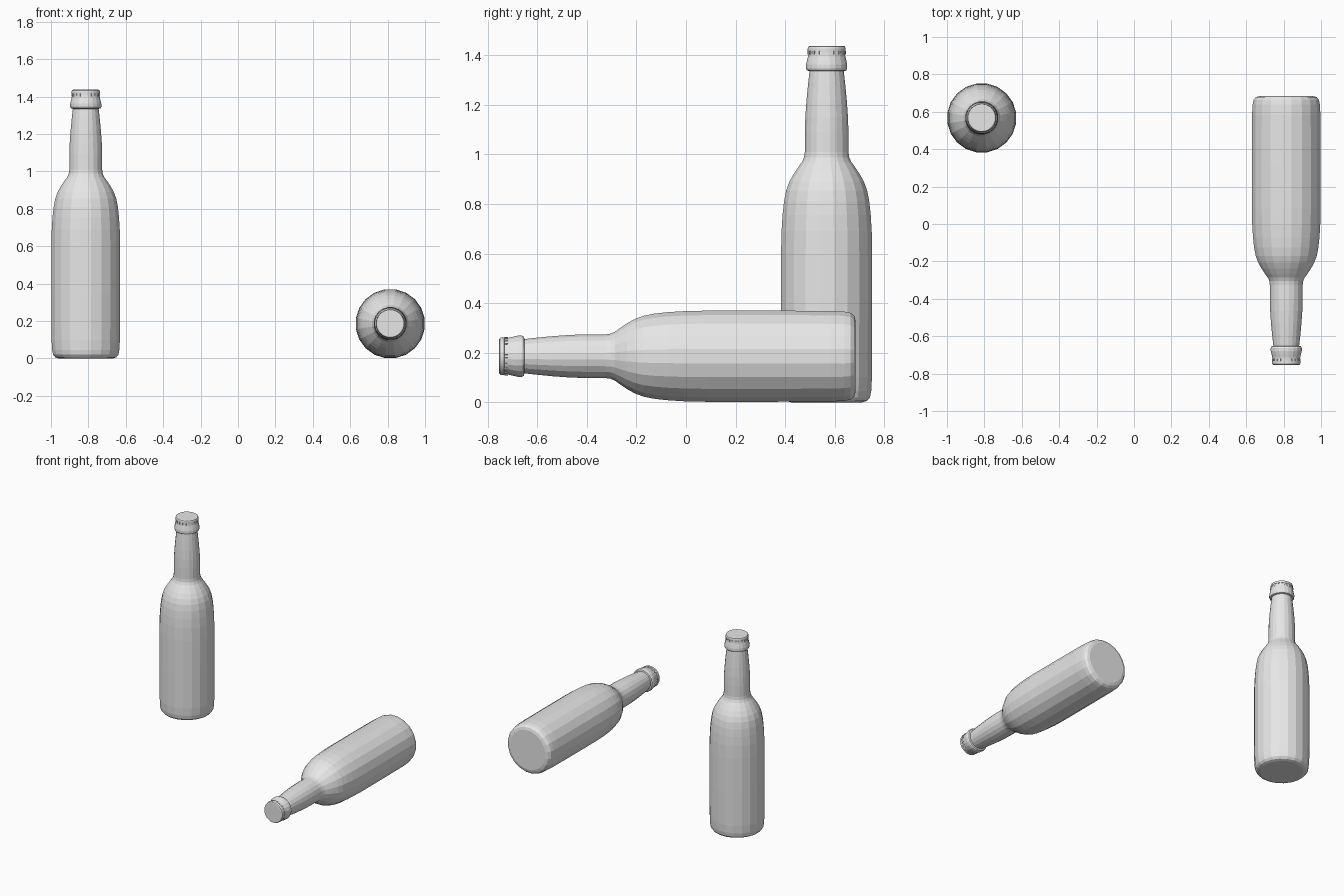
import bpy, bmesh
from math import pi, cos, sin
from mathutils import Matrix

if "Cube" in bpy.data.objects:
    bpy.data.objects.remove(bpy.data.objects["Cube"])

grey = bpy.data.materials.new("plain grey")
grey.use_nodes = True
COLOUR = (0.8, 0.8, 0.8, 1)
grey.diffuse_color = COLOUR
grey.node_tree.nodes["Principled BSDF"].inputs["Base Color"].default_value = COLOUR


def lathe(bm, profile, sides):
    """Turn (radius, height) points around z, capping both ends."""
    rings = [[bm.verts.new((r * cos(2 * pi * (i + 0.5) / sides),
                            r * sin(2 * pi * (i + 0.5) / sides), z))
              for i in range(sides)] for r, z in profile]
    bands = []
    for low, high in zip(rings, rings[1:]):
        bands.append([bm.faces.new((low[i], low[(i + 1) % sides],
                                    high[(i + 1) % sides], high[i]))
                      for i in range(sides)])
    bm.faces.new(rings[0][::-1])
    bm.faces.new(rings[-1])
    return bands


def finish(bm, name, placement):
    mesh = bpy.data.meshes.new(name)
    bm.to_mesh(mesh)
    bm.free()
    mesh.materials.append(grey)
    obj = bpy.data.objects.new(name, mesh)
    obj.matrix_world = placement
    bpy.context.collection.objects.link(obj)


# Base, body, shoulder, neck and lip
GLASS = [(0.145, 0), (0.165, 0.006), (0.177, 0.02), (0.182, 0.045),
         (0.185, 0.1), (0.186, 0.35), (0.186, 0.6), (0.184, 0.69),
         (0.180, 0.755), (0.174, 0.81), (0.165, 0.855), (0.152, 0.89),
         (0.134, 0.922), (0.115, 0.95), (0.100, 0.97), (0.092, 0.988),
         (0.089, 1.01), (0.089, 1.09), (0.087, 1.15), (0.082, 1.22),
         (0.075, 1.29), (0.070, 1.335), (0.080, 1.338), (0.084, 1.346),
         (0.084, 1.362), (0.080, 1.38), (0.076, 1.395), (0.073, 1.42)]

# Crown cap: skirt band, plain band, rounded edge
CAP = [(0.0735, 1.402), (0.0735, 1.416), (0.0765, 1.417),
       (0.0765, 1.427), (0.074, 1.434), (0.069, 1.437)]


def bottle(prefix, placement):
    bm = bmesh.new()
    lathe(bm, GLASS, 20)
    finish(bm, prefix + "_bottle_glass", placement)

    bm = bmesh.new()
    skirt = lathe(bm, CAP, 40)[0]
    # Every other skirt face stands out as a crimped tooth
    teeth = skirt[::2]
    bmesh.ops.inset_individual(bm, faces=teeth, thickness=0.0005, depth=0)
    for tooth in teeth:
        out = tooth.normal.copy()
        solid = bmesh.ops.extrude_discrete_faces(bm, faces=[tooth])["faces"]
        bmesh.ops.translate(bm, verts=solid[0].verts, vec=out * 0.004)
    finish(bm, prefix + "_bottle_cap", placement)


# One bottle stands, the other lies with its cap to the front
bottle("standing", Matrix.Translation((-0.814, 0.567, 0)))
bottle("lying", Matrix.Translation((0.814, 0.684, 0.186)) @ Matrix.Rotation(pi / 2, 4, "X"))
